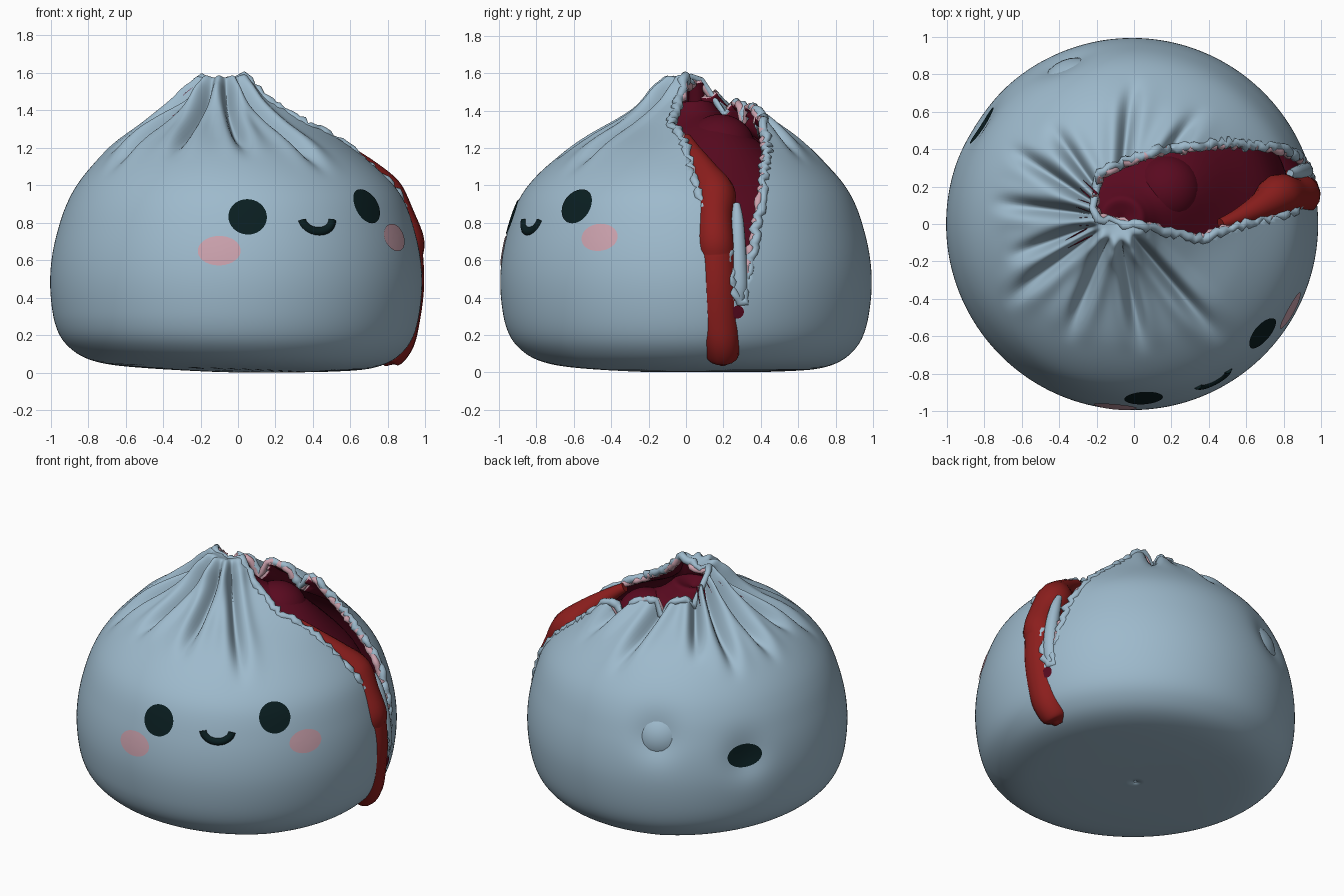
import bpy, bmesh, math, random
from mathutils import Matrix, Vector
from mathutils.bvhtree import BVHTree

random.seed(4)
if "Cube" in bpy.data.objects:
    bpy.data.objects.remove(bpy.data.objects["Cube"])

def material(name, rgb):
    m = bpy.data.materials.new(name)
    m.use_nodes = True
    m.diffuse_color = (*rgb, 1)
    m.node_tree.nodes["Principled BSDF"].inputs["Base Color"].default_value = (*rgb, 1)
    return m

DOUGH = material("pale blue dough", (0.34, 0.49, 0.605))
PINK = material("blush pink", (0.60, 0.36, 0.42))
BLACK = material("dark eye", (0.003, 0.013, 0.015))
FILL = material("dark red filling", (0.10, 0.003, 0.014))
SAUCE = material("red sauce", (0.26, 0.013, 0.012))

def finish(name, bm, *mats):
    mesh = bpy.data.meshes.new(name)
    bm.to_mesh(mesh)
    bm.free()
    for m in mats:
        mesh.materials.append(m)
    mesh.shade_smooth()
    ob = bpy.data.objects.new(name, mesh)
    bpy.context.collection.objects.link(ob)
    return ob

def loft(rings):
    """Skin a stack of rings and cap the last one."""
    bm = bmesh.new()
    loops = [[bm.verts.new(p) for p in ring] for ring in rings]
    for a, b in zip(loops, loops[1:]):
        for i in range(len(a)):
            bm.faces.new((a[i - 1], a[i], b[i], b[i - 1]))
    bm.faces.new(loops[-1])
    bm.normal_update()
    return bm

def spline(points, steps):
    """Catmull-Rom through the points."""
    pts = [Vector(p) for p in points]
    pts = [2 * pts[0] - pts[1]] + pts + [2 * pts[-1] - pts[-2]]
    out = []
    for a, b, c, d in zip(pts, pts[1:], pts[2:], pts[3:]):
        for t in (i / steps for i in range(steps)):
            out.append(0.5 * (2 * b + (c - a) * t + (2 * a - 5 * b + 4 * c - d) * t * t
                              + (3 * b - a - 3 * c + d) * t ** 3))
    return out + [pts[-2]]

def smooth(a, b, x):
    t = min(1, max(0, (x - a) / (b - a)))
    return t * t * (3 - 2 * t)

# Bun silhouette (radius, height), pleat directions in degrees, dents on the back
PROFILE = [(0.001, 0), (0.5, 0.005), (0.75, 0.03), (0.89, 0.11), (0.965, 0.25),
           (0.993, 0.5), (0.955, 0.75), (0.86, 0.98), (0.66, 1.18), (0.4, 1.325),
           (0.25, 1.425), (0.17, 1.52), (0.125, 1.575), (0.06, 1.56), (0.01, 1.54)]
PLEATS = [57, 88, 128, 148, 172, 197, 213, 243, 277, 308]
DENTS = [Vector((-0.38, 0.87, 0.78)), Vector((-0.84, 0.54, 0.64))]

def pleat_depth(theta, r):
    total = 0
    for k, deg in enumerate(PLEATS):
        d = math.remainder(theta - math.radians(deg), math.tau) * r
        w = 0.018 + 0.035 * r
        reach = 0.68 + 0.07 * math.sin(k * 2.3)
        fade = smooth(0.07, 0.22, r) * (1 - smooth(reach * 0.65, reach + 0.08, r))
        total += fade * (0.075 * math.exp(-(d / w) ** 2)
                         - 0.025 * math.exp(-((abs(d) - 2 * w) / (1.4 * w)) ** 2))
    return total

def bun(segments, steps, inset=0.0, pleated=True):
    rings = []
    for r, z in spline(PROFILE, steps):
        ring = []
        lean = smooth(0.9, 1.5, z)
        for th in (math.tau * i / segments for i in range(segments)):
            d = pleat_depth(th, r) if pleated and z > 0.9 else 0
            rr = r - d * 0.6 * smooth(0, 0.2, r)
            p = Vector((rr * math.cos(th) - 0.01 - 0.07 * lean, rr * math.sin(th) + 0.03 * lean, z - d * 0.8))
            # swelling round the tear, dents, slight tilt of the base
            swell = math.exp(-(p - Vector((0.3, 0.25, 1.35))).length_squared / 0.08)
            p += Vector((0.02, 0, 0.13)) * swell
            p *= 1 - 0.035 * sum(math.exp(-(p - q).length_squared / 0.02) for q in DENTS)
            p.z += 0.035 * max(0, 0.2 - p.x - 0.7 * p.y) * max(0, 1 - z / 0.3)
            ring.append(p * (1 - inset) + Vector((0, 0, 0.5 * inset)))
        rings.append(ring)
    return loft(rings)

# Tear: (angle in the side plane, lower y, upper y)
TEAR = [(97, 0.11, 0.19), (95, 0.03, 0.27), (90, 0.01, 0.31), (80, -0.02, 0.37), (73, -0.05, 0.40),
        (61, -0.08, 0.42), (46, 0.0, 0.43), (30, 0.05, 0.41), (21, 0.1, 0.39),
        (11, 0.2, 0.36), (4, 0.24, 0.34), (-8, 0.27, 0.30)]
HUB = Vector((-0.1, 0, 0.5))

def tear_limits(phi):
    for (p0, a0, b0), (p1, a1, b1) in zip(TEAR, TEAR[1:]):
        if p1 <= phi <= p0:
            t = (p0 - phi) / (p0 - p1)
            return a0 + (a1 - a0) * t, b0 + (b1 - b0) * t
    return 9, 9

def in_tear(f):
    p = f.calc_center_median()
    low, high = tear_limits(math.degrees(math.atan2(p.z - HUB.z, p.x - HUB.x)))
    return low < p.y < high

# Dough shell with the tear removed, dark red on the inside
shell = bun(288, 9)
surface = BVHTree.FromBMesh(shell)
bmesh.ops.delete(shell, geom=[f for f in shell.faces if in_tear(f)], context="FACES")
solid = finish("bun_dough", shell, DOUGH, PINK, FILL).modifiers.new("thickness", "SOLIDIFY")
solid.thickness, solid.offset = 0.04, -1
solid.material_offset_rim, solid.material_offset = 1, 2

def tube(name, pts, radii, mat, closed=False):
    cu = bpy.data.curves.new(name, "CURVE")
    cu.dimensions, cu.bevel_depth, cu.bevel_resolution, cu.use_fill_caps = "3D", 1, 5, True
    sp = cu.splines.new("POLY")
    sp.points.add(len(pts) - 1)
    for q, p, r in zip(sp.points, pts, radii):
        q.co, q.radius = (*p, 1), r
    sp.use_cyclic_u = closed
    cu.materials.append(mat)
    ob = bpy.data.objects.new(name, cu)
    bpy.context.collection.objects.link(ob)
    bpy.ops.object.select_all(action="DESELECT")
    ob.select_set(True)
    bpy.context.view_layer.objects.active = ob
    bpy.ops.object.convert(target="MESH")

# Ragged lip round the tear, with a pink crumb line just inside it
def torn_edge(name, pull, jitter, sink, size, mat):
    loop = []
    angles = [96.5 - 1.5 * i for i in range(70)]
    for side, seq in ((0, angles), (1, angles[::-1])):
        for phi in seq:
            y = tear_limits(phi)[side] + pull * (1 - 2 * side) + random.uniform(-jitter, jitter)
            d = Vector((math.cos(math.radians(phi)), 0, math.sin(math.radians(phi))))
            hit = surface.ray_cast(HUB + Vector((0, y, 0)), d)[0]
            loop.append(hit - d * (sink + random.uniform(-jitter, jitter) * 0.6))
    tube(name, loop, [size * random.uniform(0.75, 1.3) for _ in loop], mat, True)

torn_edge("torn_lip", 0, 0.014, 0.014, 0.022, DOUGH)
torn_edge("torn_crumb", 0.006, 0.012, 0.026, 0.018, PINK)

def ball(name, loc, scale, mat):
    bm = bmesh.new()
    bmesh.ops.create_uvsphere(bm, u_segments=32, v_segments=20, radius=1,
                              matrix=Matrix.LocRotScale(Vector(loc), None, Vector(scale)))
    finish(name, bm, mat)

# Filling with its lump
finish("filling", bun(96, 4, 0.13, False), FILL)
ball("filling_lump", (0.17, 0.18, 1.2), (0.19, 0.19, 0.18), FILL)

# Strands down the side, rows of (y, z, radius, depth of the centre line)
def strand(name, rows, mat):
    path, radii = [], []
    for y, z, r, sink in spline(rows, 6):
        hit = surface.ray_cast(Vector((2, y, z)), Vector((-1, 0, 0)))[0]
        path.append(hit - Vector((sink, 0, 0)))
        radii.append(r)
    tube(name, path, radii, mat)

strand("sauce_drip", [(0, 1.25, 0.03, 0.08), (0.04, 1.17, 0.05, 0.08), (0.1, 1.06, 0.08, 0.08),
                      (0.15, 0.95, 0.115, 0.085), (0.15, 0.83, 0.1, 0.065), (0.155, 0.7, 0.105, 0.055),
                      (0.16, 0.62, 0.11, 0.08), (0.165, 0.45, 0.115, 0.09), (0.175, 0.28, 0.115, 0.09),
                      (0.19, 0.15, 0.1, 0.06), (0.195, 0.09, 0.085, 0.05), (0.195, 0.055, 0.03, 0.02)], SAUCE)
strand("torn_flap", [(0.27, 0.9, 0.02, 0.02), (0.275, 0.8, 0.035, 0.02), (0.28, 0.6, 0.045, 0.03),
                     (0.285, 0.45, 0.045, 0.03), (0.285, 0.37, 0.02, 0.015)], DOUGH)

# Face details laid on the surface
def frame(spot):
    c, n = surface.find_nearest(Vector(spot))[:2]
    u = Vector((0, 0, 1)).cross(n).normalized()
    return c, n, u, n.cross(u)

def on_surface(fr, a, b, lift):
    c, n, u, v = fr
    p = c + u * a + v * b
    return surface.ray_cast(p + n * 0.3, -n)[0] + n * lift

def plate(name, spot, ru, rv, mat):
    fr = frame(spot)
    turn = [math.tau * i / 40 for i in range(40)]
    finish(name, loft([[on_surface(fr, ru * k * math.cos(t), rv * k * math.sin(t), 0.006) for t in turn]
                       for k in (1, 0.8, 0.6, 0.4, 0.2)]), mat)

plate("right_eye", (0.05, -0.91, 0.825), 0.103, 0.1, BLACK)
plate("left_eye", (0.67, -0.57, 0.88), 0.1, 0.1, BLACK)
plate("right_cheek", (-0.1, -0.97, 0.65), 0.115, 0.08, PINK)
plate("left_cheek", (0.83, -0.46, 0.72), 0.11, 0.075, PINK)
plate("back_eye", (-0.82, 0.53, 0.64), 0.115, 0.075, BLACK)
plate("filling_stain", (0.95, 0.28, 0.32), 0.035, 0.035, FILL)

mouth = frame((0.42, -0.82, 0.82))
arc = [math.radians(185 + 170 * i / 20) for i in range(21)]
tube("mouth", [on_surface(mouth, 0.09 * math.cos(t), 0.07 * math.sin(t), -0.012) for t in arc],
     [0.026] * len(arc), BLACK)
# Dough bead on the back
c, n = frame((-0.37, 0.84, 0.77))[:2]
ball("back_bead", c - n * 0.165, (0.2, 0.2, 0.2), DOUGH)
